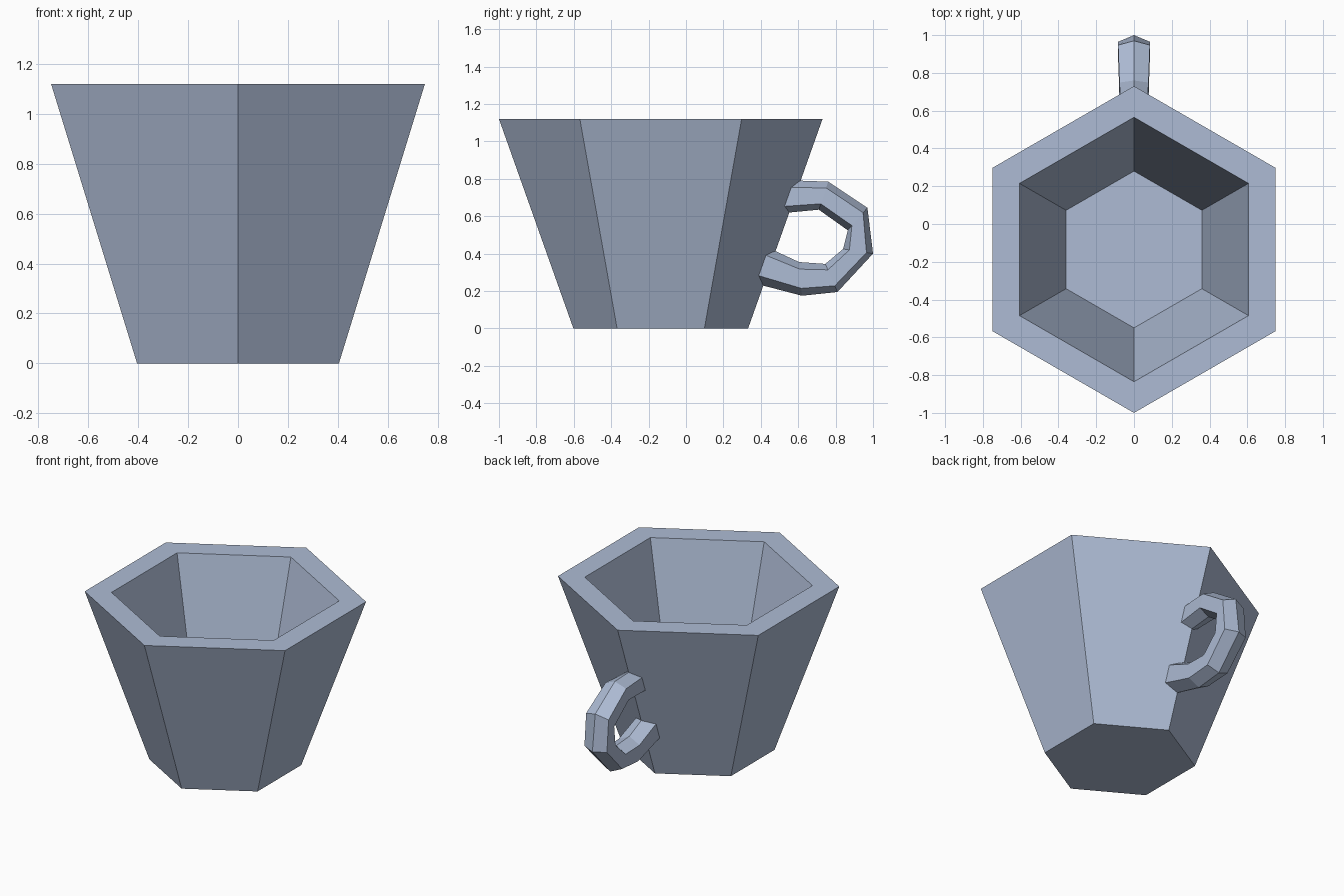
import bpy, bmesh, math

if "Cube" in bpy.data.objects:
    bpy.data.objects.remove(bpy.data.objects["Cube"])

SIDES = 6
CUP_Y = -0.135

mat = bpy.data.materials.new("pale blue grey")
mat.diffuse_color = (0.42, 0.50, 0.66, 1.0)
mat.use_nodes = True
mat.node_tree.nodes["Principled BSDF"].inputs["Base Color"].default_value = mat.diffuse_color


def loft(name, rings):
    """Skin a list of closed rings and cap both ends."""
    bm = bmesh.new()
    loops = [[bm.verts.new(p) for p in ring] for ring in rings]
    for a, b in zip(loops, loops[1:]):
        n = len(a)
        for i in range(n):
            j = (i + 1) % n
            bm.faces.new((a[i], a[j], b[j], b[i]))
    bm.faces.new(loops[0][::-1])
    bm.faces.new(loops[-1])
    bmesh.ops.recalc_face_normals(bm, faces=bm.faces)
    mesh = bpy.data.meshes.new(name)
    bm.to_mesh(mesh)
    bm.free()
    mesh.materials.append(mat)
    obj = bpy.data.objects.new(name, mesh)
    bpy.context.collection.objects.link(obj)
    return obj


def hexagon(radius, z):
    """Hexagon with corners facing front and back."""
    angles = [math.pi / 2 + i * math.tau / SIDES for i in range(SIDES)]
    return [(radius * math.cos(a), CUP_Y + radius * math.sin(a), z) for a in angles]


def handle_ring(outer, inner, half_width):
    """Six-sided section with ridges on the outside and inside of the loop."""
    def point(t, x):
        return (x, outer[0] + t * (inner[0] - outer[0]), outer[1] + t * (inner[1] - outer[1]))
    w = half_width
    return [point(0, 0), point(0.22, w), point(0.79, w),
            point(1, 0), point(0.79, -w), point(0.22, -w)]


# Cup: outside base, outside rim, inside rim, inside floor
loft("cup", [hexagon(0.467, 0), hexagon(0.865, 1.12),
             hexagon(0.70, 1.12), hexagon(0.415, 0.09)])

# Handle: outer (y, z), inner (y, z), half width; ends are sunk into the cup wall
loft("handle", [handle_ring(*r) for r in (
    ((0.56, 0.792), (0.49, 0.614), 0.063),
    ((0.76, 0.785), (0.71, 0.635), 0.077),
    ((0.97, 0.645), (0.865, 0.525), 0.084),
    ((1.00, 0.40), (0.84, 0.425), 0.084),
    ((0.81, 0.195), (0.745, 0.345), 0.080),
    ((0.62, 0.175), (0.605, 0.355), 0.078),
    ((0.36, 0.243), (0.41, 0.445), 0.075),
)])
